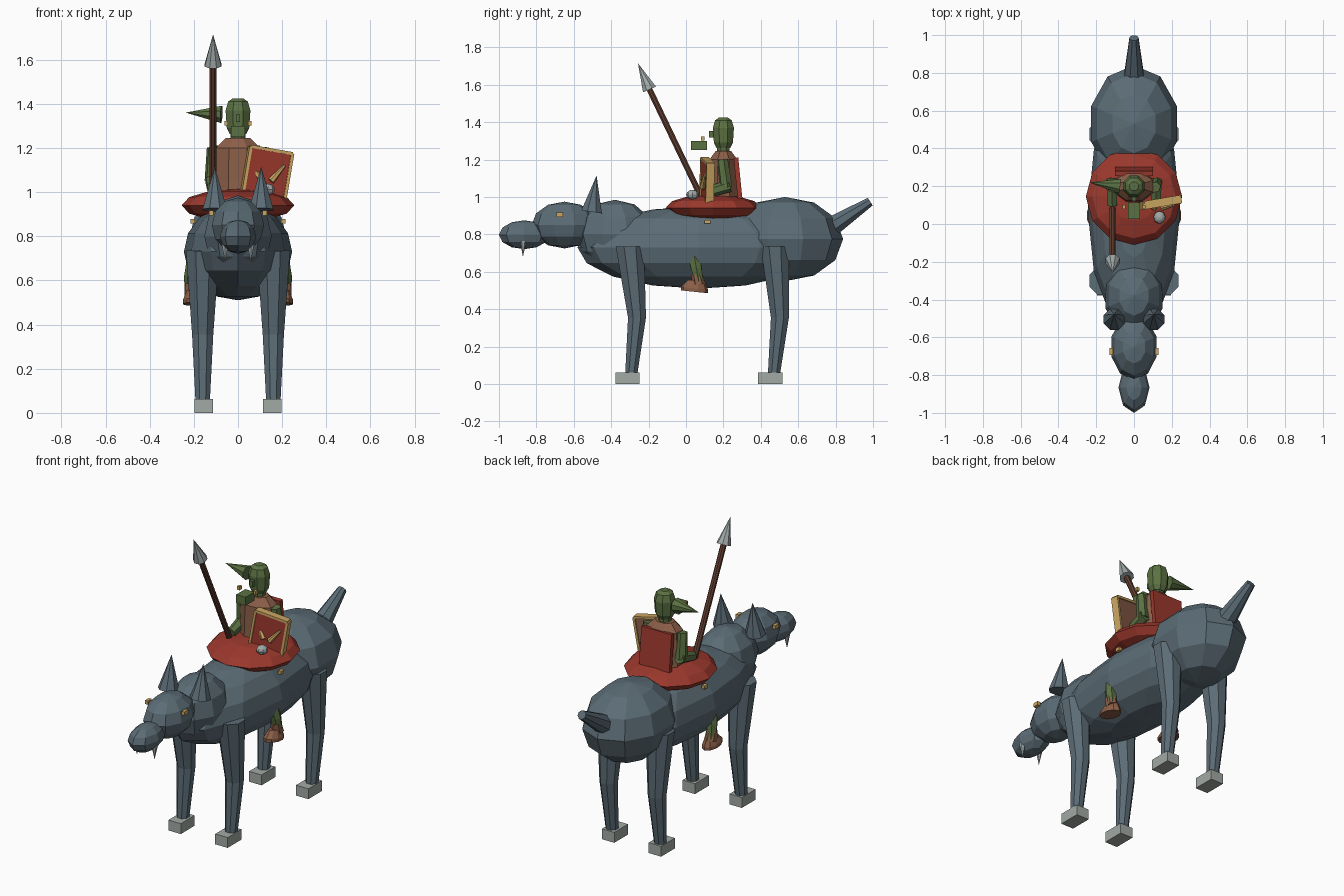
import bpy, bmesh, math
from mathutils import Vector, Matrix, Euler

cube = bpy.data.objects.get("Cube")
if cube:
    bpy.data.objects.remove(cube, do_unlink=True)


def material(name, rgb):
    m = bpy.data.materials.new(name)
    m.use_nodes = True
    m.diffuse_color = (*rgb, 1)
    m.node_tree.nodes["Principled BSDF"].inputs["Base Color"].default_value = (*rgb, 1)
    return m


FUR = material("slate_fur", (0.105, 0.15, 0.18))
RED = material("red_cloth", (0.33, 0.04, 0.026))
SKIN = material("green_skin", (0.105, 0.165, 0.055))
LEATHER = material("brown_leather", (0.26, 0.115, 0.065))
WOOD = material("dark_wood", (0.12, 0.048, 0.03))
GOLD = material("pale_gold", (0.6, 0.38, 0.12))
STEEL = material("light_steel", (0.36, 0.4, 0.4))
PAW = material("pale_grey_paw", (0.36, 0.4, 0.37))


def finish(name, bm, mat, matrix=None):
    bmesh.ops.recalc_face_normals(bm, faces=bm.faces)
    me = bpy.data.meshes.new(name)
    bm.to_mesh(me)
    bm.free()
    me.materials.append(mat)
    ob = bpy.data.objects.new(name, me)
    if matrix:
        ob.matrix_world = matrix
    bpy.context.collection.objects.link(ob)
    return ob


def ellipsoid(name, loc, radii, mat, seg=10, rings=6):
    bm = bmesh.new()
    bmesh.ops.create_uvsphere(bm, u_segments=seg, v_segments=rings, radius=1)
    bmesh.ops.scale(bm, vec=radii, verts=bm.verts)
    return finish(name, bm, mat, Matrix.Translation(loc))


def box(name, loc, size, mat, rot=(0, 0, 0), base=None):
    bm = bmesh.new()
    bmesh.ops.create_cube(bm, size=1)
    bmesh.ops.scale(bm, vec=size, verts=bm.verts)
    local = Matrix.Translation(loc) @ Euler(rot).to_matrix().to_4x4()
    return finish(name, bm, mat, base @ local if base else local)


def tube(name, stations, mat, sides=6, squash=1.0):
    """Tapered tube through (point, radius) stations; squash flattens it in y."""
    pts = [Vector(p) for p, r in stations]
    q = (pts[-1] - pts[0]).to_track_quat('Z', 'Y')
    bm = bmesh.new()
    loops = []
    for p, (_, r) in zip(pts, stations):
        ring = []
        for i in range(sides):
            a = math.tau * (i + 0.5) / sides
            off = q @ Vector((math.cos(a) * r, math.sin(a) * r, 0))
            off.y *= squash
            ring.append(bm.verts.new(p + off))
        loops.append(ring)
    for lo, hi in zip(loops, loops[1:]):
        for i in range(sides):
            j = (i + 1) % sides
            bm.faces.new((lo[i], lo[j], hi[j], hi[i]))
    bm.faces.new(loops[0])
    bm.faces.new(loops[-1])
    bmesh.ops.remove_doubles(bm, verts=bm.verts, dist=0.0002)
    return finish(name, bm, mat)


# Beast body
ellipsoid("body", (0, 0.07, 0.73), (0.245, 0.65, 0.22), FUR, 12, 8)
ellipsoid("rump", (0, 0.53, 0.775), (0.238, 0.31, 0.225), FUR, 10, 6)
ellipsoid("neck", (0, -0.38, 0.80), (0.16, 0.21, 0.185), FUR, 10, 6)
ellipsoid("head", (0, -0.65, 0.85), (0.125, 0.175, 0.125), FUR, 10, 6)
ellipsoid("muzzle", (0, -0.865, 0.798), (0.082, 0.135, 0.077), FUR, 8, 6)
tube("tail", [((0, 0.76, 0.83), 0.06), ((0, 0.985, 0.975), 0.026)], FUR, 8)

for s, side in ((1, "left"), (-1, "right")):
    # Beast head details
    tube(side + "_ear", [((s * 0.105, -0.505, 0.92), 0.06),
                         ((s * 0.105, -0.478, 1.115), 0.0)], FUR, 8)
    box(side + "_eye", (s * 0.121, -0.675, 0.905), (0.02, 0.036, 0.022), GOLD)
    tube(side + "_fang", [((s * 0.058, -0.87, 0.765), 0.018),
                          ((s * 0.058, -0.872, 0.68), 0.0)], STEEL)

    # Beast legs and paws
    for end, hip, knee, foot in (("front", -0.30, -0.262, -0.293),
                                 ("back", 0.475, 0.502, 0.47)):
        tube(f"{side}_{end}_leg", [((s * 0.16, foot, 0.05), 0.035),
                                   ((s * 0.16, knee, 0.355), 0.052),
                                   ((s * 0.16, hip, 0.735), 0.082)], FUR, 8)
        box(f"{side}_{end}_paw", (s * 0.155, foot - 0.02, 0.031), (0.082, 0.13, 0.062), PAW)

    # Rider legs and boots
    tube(side + "_rider_leg", [((s * 0.2, 0.045, 0.68), 0.034),
                               ((s * 0.212, 0.055, 0.62), 0.032),
                               ((s * 0.215, 0.07, 0.54), 0.028)], SKIN)
    tube(side + "_boot_cuff", [((s * 0.212, 0.055, 0.59), 0.03),
                               ((s * 0.212, 0.07, 0.53), 0.036)], LEATHER)
    tube(side + "_boot", [((s * 0.205, 0.045, 0.493), 0.046),
                          ((s * 0.205, 0.045, 0.512), 0.046),
                          ((s * 0.205, 0.055, 0.553), 0.028)], LEATHER, 10, 1.6)
    box(side + "_girth_buckle", (s * 0.205, 0.115, 0.868), (0.02, 0.03, 0.02), GOLD)

    # Rider arms
    tube(side + "_upper_arm", [((s * 0.112, 0.195, 1.2), 0.03),
                               ((s * 0.118, 0.215, 1.05), 0.034)], SKIN)
    tube(side + "_forearm", [((s * 0.118, 0.235, 1.06), 0.034),
                             ((s * 0.115, 0.1, 1.02), 0.028)], SKIN)
    box(side + "_tusk", (s * 0.053, 0.09, 1.312), (0.016, 0.02, 0.022), GOLD)

# Saddle
ellipsoid("saddle_blanket", (0, 0.145, 0.94), (0.255, 0.255, 0.075), RED, 12, 6)

# Rider torso, cape and head
tube("leather_vest", [((0, 0.2, 0.96), 0.118), ((0, 0.2, 1.06), 0.112),
                      ((0, 0.2, 1.2), 0.108), ((0, 0.2, 1.245), 0.06)], LEATHER, 8, 0.75)
box("cape", (0, 0.278, 1.1), (0.2, 0.025, 0.22), RED, (0.1, 0, 0))
tube("rider_neck", [((0, 0.2, 1.2), 0.036), ((0, 0.2, 1.29), 0.036)], SKIN, 8)
tube("rider_head", [((0, 0.2, 1.262), 0.04), ((0, 0.2, 1.29), 0.055),
                    ((0, 0.2, 1.37), 0.061), ((0, 0.2, 1.41), 0.048),
                    ((0, 0.2, 1.425), 0.025)], SKIN, 8)
box("rider_nose", (0, 0.138, 1.335), (0.02, 0.03, 0.035), SKIN)
box("rider_jaw", (0, 0.07, 1.275), (0.062, 0.085, 0.05), SKIN)
tube("rider_ear", [((-0.075, 0.2, 1.352), 0.042), ((-0.237, 0.22, 1.36), 0.0)], SKIN, 8)

# Spear
grip, collar, tip = (-0.113, 0.105, 0.95), (-0.113, -0.195, 1.575), (-0.113, -0.257, 1.715)
tube("spear_shaft", [(grip, 0.017), (collar, 0.017)], WOOD, 8)
tube("spear_head", [(collar, 0.041), (tip, 0.0)], STEEL, 8)

# Shield: wooden backing, red face, gold rim, claw emblem
frame = Matrix.Translation((0.133, 0.112, 1.088)) @ Euler((0, 0.17, 0.17)).to_matrix().to_4x4()
W, H, RIM = 0.208, 0.222, 0.014
box("shield_backing", (0, 0.004, 0), (W - RIM, 0.022, H - RIM), LEATHER, base=frame)
box("shield_face", (0, -0.011, 0), (W - RIM, 0.009, H - RIM), RED, base=frame)
for s, a, b in ((-1, "right", "lower"), (1, "left", "upper")):
    box(f"shield_{a}_rim", (s * (W - RIM) / 2, 0, 0), (RIM, 0.044, H - RIM), GOLD, base=frame)
    box(f"shield_{b}_rim", (0, 0, s * (H - RIM) / 2), (W - RIM, 0.044, RIM), GOLD, base=frame)
for i, (x, z, x2, z2) in enumerate(((0.15, 1.05, 0.21, 1.12), (0.11, 1.05, 0.07, 1.11))):
    tube(f"shield_claw_{i + 1}", [((x, 0.085, z), 0.016), ((x2, 0.1, z2), 0.007)], GOLD)
ellipsoid("shield_boss", (0.135, 0.035, 1.012), (0.032, 0.034, 0.026), STEEL, 8, 6)
